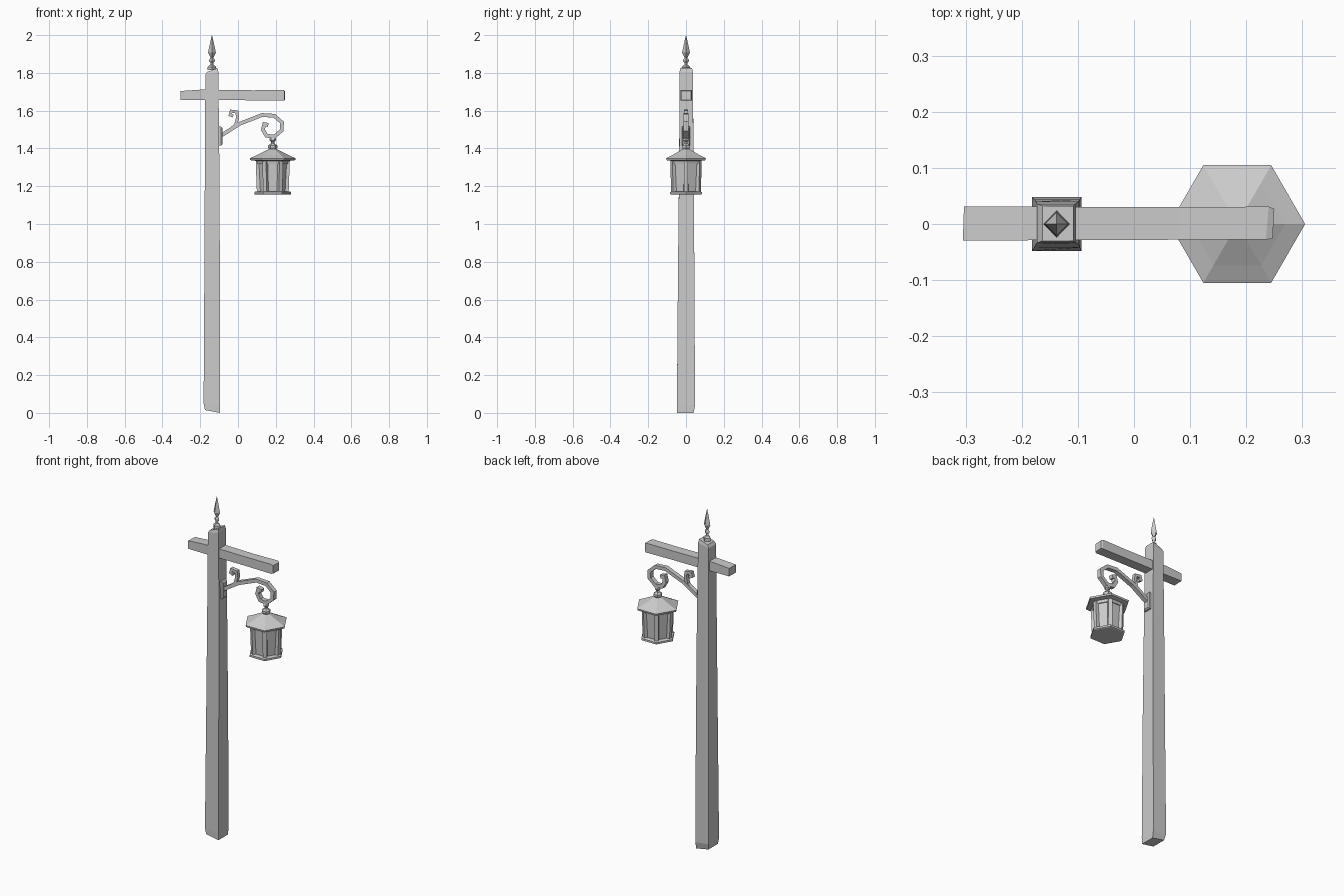
import bpy, bmesh, math
from mathutils import Vector

if "Cube" in bpy.data.objects:
    bpy.data.objects.remove(bpy.data.objects["Cube"])


def loft(name, rings):
    """Skin a list of equal-sized point rings and cap both ends."""
    bm = bmesh.new()
    loops = [[bm.verts.new(p) for p in r] for r in rings]
    n = len(loops[0])
    for a, b in zip(loops, loops[1:]):
        for i in range(n):
            j = (i + 1) % n
            bm.faces.new((a[i], a[j], b[j], b[i]))
    bm.faces.new(loops[0][::-1])
    bm.faces.new(loops[-1])
    bmesh.ops.recalc_face_normals(bm, faces=bm.faces)
    me = bpy.data.meshes.new(name)
    bm.to_mesh(me)
    bm.free()
    ob = bpy.data.objects.new(name, me)
    bpy.context.collection.objects.link(ob)
    return ob


def turned(name, cx, profile, sides):
    """Faceted turning about a vertical axis at x = cx; profile is (radius, z)."""
    step = math.tau / sides
    return loft(name, [[(cx + r * math.cos(i * step), r * math.sin(i * step), z)
                        for i in range(sides)] for r, z in profile])


def flat_bar(name, path, thick, half_width):
    """Mitred rectangular bar along an (x, z) path."""
    pts = [Vector(p) for p in path]
    rings = []
    for i, p in enumerate(pts):
        a = (p - pts[max(i - 1, 0)]).normalized()
        b = (pts[min(i + 1, len(pts) - 1)] - p).normalized()
        t = (a + b).normalized()
        ref = b if b.length else a
        n = Vector((-t.y, t.x)) * thick / 2 / max(t.dot(ref), 0.6)
        rings.append([(p.x + s * n.x, w, p.y + s * n.y)
                      for s, w in ((-1, -half_width), (1, -half_width),
                                   (1, half_width), (-1, half_width))])
    return loft(name, rings)


def post_ring(x0, x1, y0, y1, zl, zr):
    return [(x0, y0, zl), (x1, y0, zr), (x1, y1, zr), (x0, y1, zl)]


# Rough-hewn post
loft("post", [
    post_ring(-.175, -.095, -.047, .04, .015, 0),
    post_ring(-.182, -.094, -.048, .048, .05, .04),
    post_ring(-.178, -.096, -.042, .044, .75, .8),
    post_ring(-.175, -.099, -.036, .040, 1.4, 1.35),
    post_ring(-.173, -.104, -.034, .036, 1.79, 1.805),
    post_ring(-.163, -.108, -.030, .032, 1.805, 1.825)])


# Slightly warped crossbeam
def beam_ring(x, y0, y1, z0, z1, skew=0):
    return [(x, y0, z0), (x + skew, y1, z0), (x + skew, y1, z1), (x, y0, z1)]


loft("crossbeam", [
    beam_ring(-.305, -.029, .031, 1.657, 1.704, .002),
    beam_ring(-.20, -.029, .031, 1.656, 1.711),
    beam_ring(.08, -.028, .030, 1.655, 1.708),
    beam_ring(.235, -.028, .031, 1.653, 1.709, .005),
    beam_ring(.247, -.026, .027, 1.656, 1.704, .003)])

# Spear finial
PX, LX = -.138, .184
turned("finial", PX, [(.024, 1.815), (.022, 1.832), (.009, 1.843), (.008, 1.853),
                      (.015, 1.862), (.015, 1.87), (.007, 1.88), (.021, 1.907),
                      (.013, 1.945), (.0005, 2.0)], 4)

# Bracket: wall plate, arm with hook, small scroll
loft("bracket_plate", [
    [(x, -w, 1.465 - h), (x, w, 1.465 - h), (x, w, 1.465 + h), (x, -w, 1.465 + h)]
    for x, w, h in ((-.112, .022, .05), (-.09, .022, .05), (-.083, .016, .043))])
flat_bar("bracket_arm", [
    (-.09, 1.468), (.01, 1.531), (.127, 1.577), (.192, 1.573), (.233, 1.537),
    (.231, 1.496), (.192, 1.462), (.15, 1.468), (.132, 1.5), (.139, 1.529),
    (.16, 1.524)], .02, .013)
flat_bar("bracket_scroll", [
    (-.053, 1.49), (-.012, 1.525), (-.002, 1.565), (-.006, 1.593), (-.036, 1.597),
    (-.041, 1.578), (-.026, 1.571)], .016, .011)

# Hexagonal lantern
turned("lantern_neck", LX, [(.01, 1.465), (.017, 1.45), (.017, 1.442), (.009, 1.434),
                            (.011, 1.425), (.025, 1.415), (.025, 1.405), (.018, 1.395),
                            (.025, 1.38)], 6)
turned("lantern_roof", LX, [(.088, 1.334), (.119, 1.338), (.121, 1.348),
                            (.085, 1.364), (.022, 1.396)], 6)
turned("lantern_top_rim", LX, [(.086, 1.318), (.09, 1.34)], 6)
turned("lantern_glass", LX, [(.072, 1.165), (.08, 1.325)], 6)
turned("lantern_base", LX, [(.09, 1.155), (.097, 1.158), (.097, 1.169), (.088, 1.173)], 6)

# Corner bars of the lantern
for k in range(6):
    a = k * math.tau / 6
    u, v = Vector((math.cos(a), math.sin(a), 0)), Vector((-math.sin(a), math.cos(a), 0))
    loft(f"lantern_bar_{k + 1}", [
        [Vector((LX, 0, z)) + u * (r + du) + v * dv
         for du, dv in ((-.02, -.012), (0, -.011), (0, .011), (-.02, .012))]
        for r, z in ((.084, 1.165), (.09, 1.33))])
